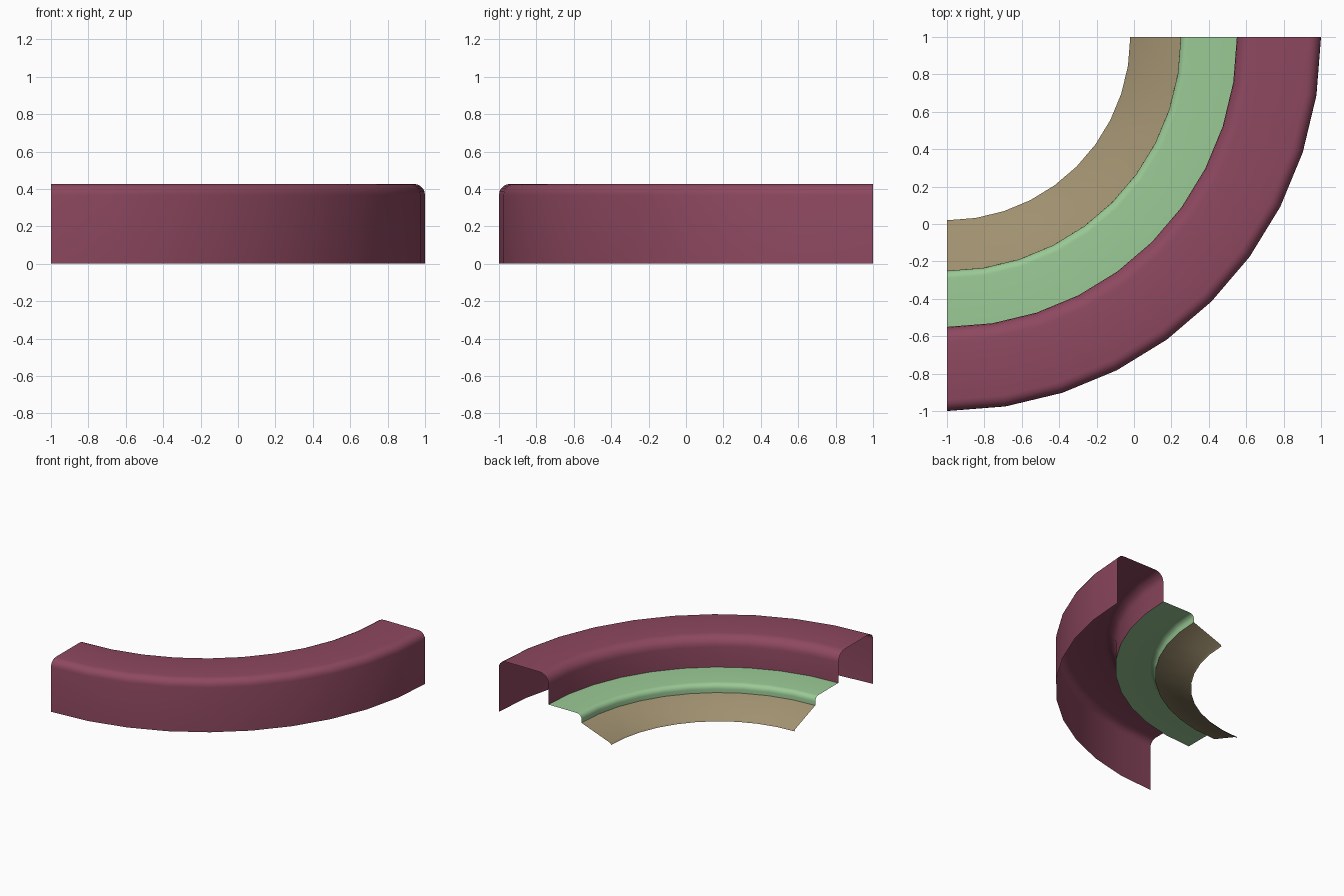
import bpy, bmesh, math

if "Cube" in bpy.data.objects:
    bpy.data.objects.remove(bpy.data.objects["Cube"])

STEPS = 10            # 9 degree segments over a quarter turn
CENTRE = (-1.0, 1.0)  # centre of the curve


def fillet(cx, cz, r, a0, a1, n=5):
    """Points of a rounded corner in the (radius, height) plane."""
    return [(cx + r * math.cos(math.radians(a0 + (a1 - a0) * i / n)),
             cz + r * math.sin(math.radians(a0 + (a1 - a0) * i / n)))
            for i in range(n + 1)]


def sweep(name, profile, color):
    """Sweep an open profile, listed from outside to inside, through a quarter turn."""
    bm = bmesh.new()
    rings = []
    for i in range(STEPS + 1):
        a = -math.pi / 2 + math.pi / 2 * i / STEPS
        rings.append([bm.verts.new((CENTRE[0] + r * math.cos(a),
                                    CENTRE[1] + r * math.sin(a), z))
                      for r, z in profile])
    for r0, r1 in zip(rings, rings[1:]):
        for j in range(len(profile) - 1):
            bm.faces.new((r0[j], r1[j], r1[j + 1], r0[j + 1]))
    mesh = bpy.data.meshes.new(name)
    bm.to_mesh(mesh)
    bm.free()
    obj = bpy.data.objects.new(name, mesh)
    bpy.context.collection.objects.link(obj)
    mat = bpy.data.materials.new(name + "_color")
    mat.diffuse_color = (*color, 1)
    mat.use_nodes = True
    mat.node_tree.nodes["Principled BSDF"].inputs["Base Color"].default_value = mat.diffuse_color
    mesh.materials.append(mat)
    bpy.ops.object.select_all(action='DESELECT')
    bpy.context.view_layer.objects.active = obj
    obj.select_set(True)
    bpy.ops.object.shade_smooth_by_angle(angle=math.radians(40))
    return obj


# Tall outer rim: outer wall, rounded top, inner wall
rim = [(2.0, 0.0)] + fillet(1.94, 0.367, 0.06, 0, 90)
rim += fillet(1.63, 0.347, 0.08, 90, 180) + [(1.55, 0.18)]
sweep("outer_rim", rim, (0.27, 0.065, 0.115))

# Middle step: flat tread with a rounded nose
step = [(1.55, 0.18)] + fillet(1.29, 0.14, 0.04, 90, 180) + [(1.25, 0.11)]
sweep("middle_step", step, (0.32, 0.58, 0.30))

# Inner apron sloping to the ground with a thin lip
apron = [(1.25, 0.11), (0.99, 0.015), (0.98, 0.0)]
sweep("inner_apron", apron, (0.35, 0.28, 0.16))
